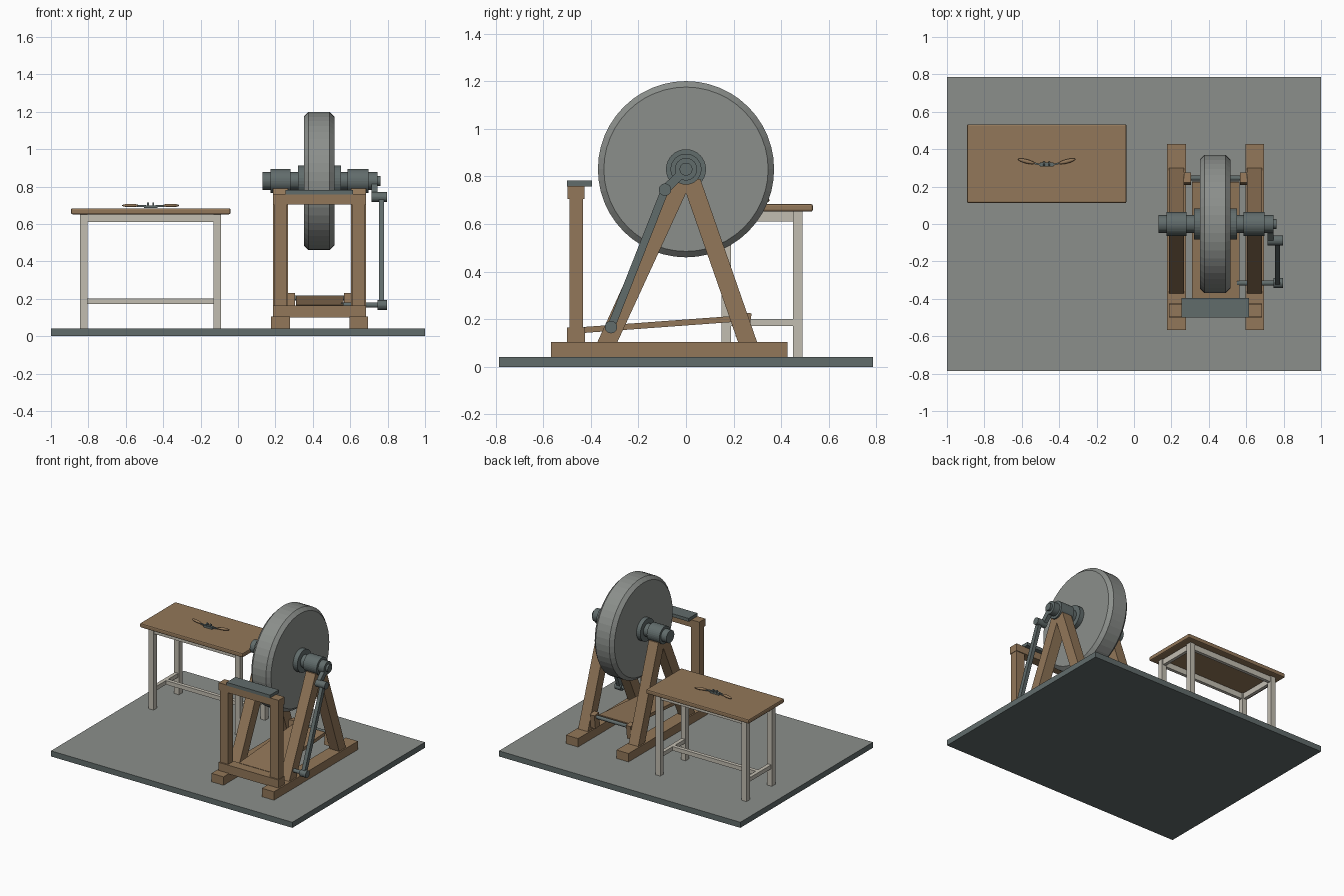
import bpy, bmesh, math
from mathutils import Vector, Matrix

if "Cube" in bpy.data.objects:
    bpy.data.objects.remove(bpy.data.objects["Cube"], do_unlink=True)


def material(name, rgb):
    m = bpy.data.materials.new(name)
    m.use_nodes = True
    m.diffuse_color = (*rgb, 1)
    m.node_tree.nodes["Principled BSDF"].inputs["Base Color"].default_value = (*rgb, 1)
    return m


WOOD = material("brown wood", (0.29, 0.185, 0.10))
STONE = material("grey stone", (0.26, 0.275, 0.26))
METAL = material("slate metal", (0.12, 0.15, 0.148))
PAINT = material("off white paint", (0.54, 0.51, 0.44))


def finish(name, bm, mat, bevel=0):
    bmesh.ops.recalc_face_normals(bm, faces=bm.faces[:])
    me = bpy.data.meshes.new(name)
    bm.to_mesh(me)
    bm.free()
    me.materials.append(mat)
    ob = bpy.data.objects.new(name, me)
    bpy.context.collection.objects.link(ob)
    if bevel:
        mod = ob.modifiers.new("soft edge", "BEVEL")
        mod.width = bevel
        mod.segments = 2
    return ob


def box(name, xs, ys, zs, mat, bevel=0):
    """Box from its low and high limits on each axis."""
    bm = bmesh.new()
    lims = (xs, ys, zs)
    size = [b - a for a, b in lims]
    mid = Vector([(a + b) / 2 for a, b in lims])
    bmesh.ops.create_cube(bm, size=1, matrix=Matrix.Translation(mid) @ Matrix.Diagonal((*size, 1)))
    return finish(name, bm, mat, bevel)


def cyl(name, x0, x1, y, z, r, mat=METAL, sides=32):
    """Cylinder lying along x."""
    bm = bmesh.new()
    bmesh.ops.create_cone(bm, cap_ends=True, segments=sides, radius1=r, radius2=r, depth=x1 - x0,
                          matrix=Matrix.Translation(((x0 + x1) / 2, y, z)) @ Matrix.Rotation(math.pi / 2, 4, "Y"))
    return finish(name, bm, mat)


def prism(name, xs, outline, mat):
    """Extrude a (y, z) outline along x."""
    bm = bmesh.new()
    face = bm.faces.new([bm.verts.new((xs[0], y, z)) for y, z in outline])
    new = bmesh.ops.extrude_face_region(bm, geom=[face])["geom"]
    bmesh.ops.translate(bm, vec=(xs[1] - xs[0], 0, 0), verts=[v for v in new if isinstance(v, bmesh.types.BMVert)])
    return finish(name, bm, mat)


def bar(name, xs, a, b, width, mat):
    """Slanted flat bar between two (y, z) points."""
    a, b = Vector(a), Vector(b)
    side = (b - a).orthogonal().normalized() * width / 2
    return prism(name, xs, [a + side, b + side, b - side, a - side], mat)


# Floor slab with a lighter top
floor = box("floor_slab", (-1, 1), (-0.785, 0.785), (0, 0.042), METAL)
floor.data.materials.append(STONE)
for p in floor.data.polygons:
    p.material_index = int(p.normal.z > 0.5)

# Grinding wheel with chamfered rims
AXLE = 0.83
wheel = cyl("grinding_wheel", 0.352, 0.515, 0, AXLE, 0.37, STONE, 48)
bm = bmesh.new()
bm.from_mesh(wheel.data)
rims = [e for e in bm.edges if abs(e.verts[0].co.x - e.verts[1].co.x) < 0.01]
bmesh.ops.bevel(bm, geom=rims, offset=0.025, segments=1, affect="EDGES")
bm.to_mesh(wheel.data)
bm.free()

# Axle, flanges and bearings
cyl("axle", 0.13, 0.745, 0, AXLE, 0.047)
cyl("axle_tip", 0.745, 0.762, 0, AXLE, 0.027)
cyl("wheel_flange", 0.32, 0.55, 0, AXLE, 0.084)
for name, x0, x1 in (("right_bearing", 0.175, 0.28), ("left_bearing", 0.585, 0.697)):
    cyl(name, x0, x1, 0, AXLE, 0.065)

# Timber stand, one side at a time
a_frame = [(-0.374, 0.1), (-0.29, 0.1), (0, 0.73), (0.22, 0.1), (0.3, 0.1), (0.06, 0.79), (-0.06, 0.79)]
for side, x in (("right", 0.227), ("left", 0.645)):
    s = 1 if side == "right" else -1
    box(side + "_foot_beam", (x - 0.05, x + 0.05), (-0.567, 0.427), (0.042, 0.105), WOOD)
    prism(side + "_a_frame", (x - 0.04, x + 0.04), a_frame, WOOD)
    box(side + "_rest_post", (x - 0.035, x + 0.035), (-0.49, -0.433), (0.16, 0.71), WOOD)
    inner = sorted((x + s * 0.04, x + s * 0.078))
    bar(side + "_treadle_bracket", inner, (0.235, 0.125), (0.248, 0.228), 0.055, WOOD)

# Tool rest frame
box("lower_rest_rail", (0.188, 0.684), (-0.5, -0.425), (0.1, 0.165), WOOD)
box("upper_rest_rail", (0.188, 0.684), (-0.497, -0.427), (0.705, 0.76), WOOD)
box("tool_rest", (0.255, 0.615), (-0.5, -0.395), (0.758, 0.782), METAL)

# Treadle with its pivot rod
bar("treadle", (0.31, 0.565), (-0.43, 0.155), (0.225, 0.203), 0.025, WOOD)
cyl("treadle_pivot", 0.27, 0.61, 0.245, 0.205, 0.013, sides=16)

# Crank and connecting rod
TOP, LOW = (-0.088, 0.744), (-0.315, 0.167)
bar("crank_arm", (0.715, 0.745), (0, AXLE), TOP, 0.038, METAL)
cyl("crank_pin", 0.715, 0.797, *TOP, 0.026, sides=24)
bar("connecting_rod", (0.753, 0.78), TOP, LOW, 0.033, METAL)
cyl("lower_pin", 0.55, 0.795, *LOW, 0.014, sides=16)
cyl("lower_pin_boss", 0.745, 0.797, *LOW, 0.026, sides=24)

# Work table
box("table_top", (-0.893, -0.04), (0.112, 0.533), (0.652, 0.684), WOOD, 0.008)
X, Y = (-0.825, -0.11), (0.17, 0.47)
for side, x in zip(("right", "left"), X):
    for end, y in zip(("front", "back"), Y):
        box(f"table_{end}_{side}_leg", (x - 0.02, x + 0.02), (y - 0.02, y + 0.02), (0.042, 0.653), PAINT)
    box(f"table_{side}_apron", (x - 0.012, x + 0.012), Y, (0.61, 0.653), PAINT)
    box(f"table_{side}_stretcher", (x - 0.014, x + 0.014), Y, (0.172, 0.202), PAINT)
for end, y in zip(("front", "back"), Y):
    box(f"table_{end}_apron", X, (y - 0.012, y + 0.012), (0.61, 0.653), PAINT)
box("table_long_stretcher", X, (0.306, 0.334), (0.172, 0.202), PAINT)

# Spokeshave lying on the table
CX = -0.467
box("shave_body", (CX - 0.036, CX + 0.036), (0.308, 0.33), (0.685, 0.7), METAL)
for side, s in (("right", -1), ("left", 1)):
    tilt = Matrix.Rotation(s * 0.25, 4, "Z")
    bm = bmesh.new()
    bmesh.ops.create_uvsphere(bm, u_segments=16, v_segments=10, radius=1,
                              matrix=Matrix.Translation((CX + s * 0.108, 0.335, 0.699)) @ tilt
                              @ Matrix.Diagonal((0.047, 0.011, 0.009, 1)))
    grip = finish(f"shave_{side}_grip", bm, WOOD)
    for p in grip.data.polygons:
        p.use_smooth = True
    bm = bmesh.new()
    bmesh.ops.create_cube(bm, size=1, matrix=Matrix.Translation((CX + s * 0.05, 0.321, 0.696)) @ tilt
                          @ Matrix.Diagonal((0.05, 0.009, 0.009, 1)))
    finish(f"shave_{side}_arm", bm, METAL)
    cyl(f"shave_{side}_screw", CX + s * 0.014 - 0.005, CX + s * 0.014 + 0.005, 0.324, 0.705, 0.011, sides=12)
